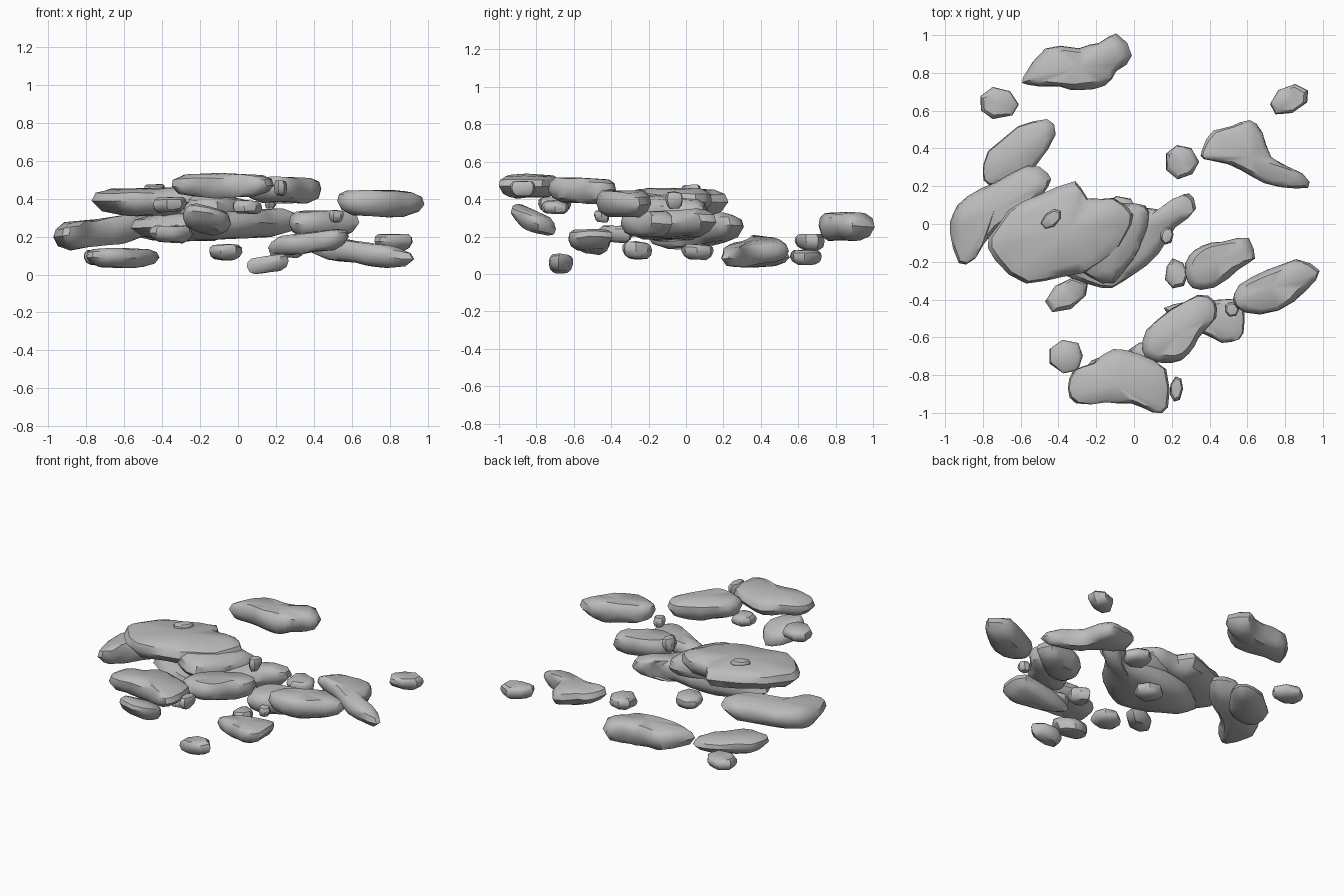
import bpy, bmesh, math
from mathutils import Vector, noise

start_cube = bpy.data.objects.get("Cube")
if start_cube:
    bpy.data.objects.remove(start_cube, do_unlink=True)

# One plain stone colour
stone = bpy.data.materials.new("grey_stone")
stone.use_nodes = True
grey = (0.5, 0.5, 0.5, 1)
stone.diffuse_color = grey
stone.node_tree.nodes["Principled BSDF"].inputs["Base Color"].default_value = grey

# Side profile of every stone: (outline scale, height fraction)
PROFILE = [(0.6, 0), (0.87, 0.18), (1, 0.5), (0.95, 0.78), (0.76, 0.95)]


def rounded(points):
    """Add a smooth in-between point on every side of a closed outline."""
    result = []
    count = len(points)
    for i, point in enumerate(points):
        after = points[(i + 1) % count]
        outer = points[i - 1] + points[(i + 2) % count]
        result += [point, (point + after) * 0.5625 - outer * 0.0625]
    return result


def rock(name, outline, bottom, top, tilt_x=0, tilt_y=0, chipped=False):
    """Slab with a plan outline; all sizes are in hundredths of a unit."""
    points = [Vector(p) / 100 for p in outline]
    if not chipped:
        points = rounded(points)
    centre = sum(points, Vector((0, 0))) / len(points)
    bottom, top = bottom / 100, top / 100
    bm = bmesh.new()

    def add_vert(offset, height):
        x, y = centre + offset
        z = bottom + (top - bottom) * height
        z += tilt_x * offset.x + tilt_y * offset.y
        place = Vector((x, y, z))
        wobble = noise.noise_vector(place * 9) * 0.016
        return bm.verts.new(place + Vector((wobble.x, wobble.y, wobble.z * 0.7)))

    rings = [[add_vert((p - centre) * scale, height) for p in points]
             for scale, height in PROFILE]
    count = len(points)
    for low, high in zip(rings, rings[1:]):
        for i in range(count):
            j = (i + 1) % count
            bm.faces.new((low[i], low[j], high[j], high[i]))
    for ring, height in ((rings[0], 0), (rings[-1], 1)):
        hub = add_vert(Vector((0, 0)), height)
        for i in range(count):
            bm.faces.new((ring[i], ring[(i + 1) % count], hub))
    bmesh.ops.recalc_face_normals(bm, faces=bm.faces)
    bmesh.ops.triangulate(bm, faces=bm.faces)
    mesh = bpy.data.meshes.new(name)
    bm.to_mesh(mesh)
    bm.free()
    mesh.materials.append(stone)
    obj = bpy.data.objects.new(name, mesh)
    bpy.context.collection.objects.link(obj)
    bpy.ops.object.select_all(action="DESELECT")
    obj.select_set(True)
    bpy.context.view_layer.objects.active = obj
    bpy.ops.object.shade_smooth_by_angle(angle=math.radians(40))


def pebble(name, x, y, half_x, half_y, bottom, top, turn=0, tilt_x=0):
    """Small seven-sided stone with chipped edges."""
    angle = math.radians(turn)
    outline = []
    for i in range(7):
        a = math.tau * i / 7
        u, v = half_x * math.cos(a), half_y * math.sin(a)
        outline.append((x + u * math.cos(angle) - v * math.sin(angle),
                        y + u * math.sin(angle) + v * math.cos(angle)))
    rock(name, outline, bottom, top, tilt_x=tilt_x, chipped=True)


# Central stack of large slabs, joined by a sloping shoulder
rock("main_slab", [(-77, -7), (-66, 7), (-50, 15), (-31, 22), (-25, 14), (-10, 14), (0, 5),
                   (-3, -6), (-12, -16), (-25, -25), (-38, -28), (-57, -32), (-73, -19)],
     31, 46)
rock("sloping_shoulder", [(-40, 0), (-20, 10), (0, 11), (8, 6), (5, -8), (0, -19),
                          (-11, -30), (-23, -28), (-36, -18)], 25, 42, tilt_x=-0.1)
rock("lower_slab", [(-57, -8), (-40, 6), (-10, 10), (14, 8), (22, 14), (29, 16), (33, 8),
                    (22, -2), (13, -15), (0, -27), (-12, -33), (-25, -31), (-45, -22)],
     19, 34, tilt_x=0.04)
rock("side_slab", [(-98, -5), (-96, 5), (-88, 14), (-73, 22), (-56, 31), (-46, 27), (-45, 20),
                   (-56, 8), (-74, -3), (-84, -18), (-93, -21)], 15, 30, tilt_x=0.13)

# Slabs at the back
rock("back_slab", [(-59, 78), (-47, 93), (-30, 94), (-18, 96), (-9, 100), (-1, 89), (-9, 81),
                   (-16, 74), (-28, 71), (-40, 72), (-57, 74)], 18, 33)
rock("back_right_slab", [(-80, 27), (-77, 38), (-62, 51), (-46, 56), (-42, 47), (-50, 33),
                         (-62, 22), (-76, 21)], 4, 14)
rock("back_left_slab", [(36, 39), (42, 49), (52, 52), (62, 55), (68, 48), (73, 35), (89, 27),
                        (92, 20), (76, 19), (62, 25), (50, 32), (37, 35)],
     6, 18, tilt_x=-0.14)

# Slabs on the left and at the front
rock("left_inner_slab", [(27, -26), (29, -17), (36, -11), (47, -9), (61, -7), (64, -19),
                         (56, -24), (43, -33), (31, -34)], 20, 34)
rock("left_outer_slab", [(52, -41), (55, -32), (70, -25), (86, -19), (98, -25), (91, -35),
                         (76, -46), (58, -47)], 31, 45, tilt_x=-0.03)
rock("front_left_upper_slab", [(4, -67), (7, -57), (20, -45), (34, -37), (43, -41),
                               (43, -50), (35, -60), (29, -68), (20, -73), (9, -72)], 38, 52)
rock("front_left_lower_slab", [(16, -45), (30, -41), (56, -40), (58, -52), (55, -61),
                               (46, -62), (36, -58), (24, -52)], 12, 23, tilt_x=0.12)
rock("front_slab", [(-35, -87), (-31, -77), (-22, -74), (-11, -67), (2, -69), (17, -77),
                    (18, -97), (10, -100), (-2, -95), (-16, -95), (-30, -95)], 41, 53)
rock("front_lower_slab", [(-30, -84), (-23, -72), (-11, -70), (-4, -79), (-8, -90),
                          (-23, -93)], 23, 34, tilt_x=-0.1, tilt_y=-0.35)

# Pebbles around and between the slabs
pebble("back_right_pebble", -72, 64, 11, 8.5, 5, 13)
pebble("back_left_pebble", 82, 66, 11, 7, 13, 22, turn=30)
pebble("back_inner_pebble", 25, 33, 9, 9, 9, 17)
pebble("stack_pebble", 17, -6, 3.5, 4.5, 35, 44)
pebble("front_right_pebble", -36, -70, 10, 9, 33, 41)
pebble("right_inner_pebble", -35, -37, 13, 8, 17, 26, turn=35)
pebble("front_left_pebble", 23, -87, 4, 7, 42, 50)
pebble("left_inner_pebble", 22, -26, 6, 8, 8, 17)
pebble("lowest_pebble", 15, -67, 11, 7, 1, 10, tilt_x=0.15)
pebble("front_inner_pebble", 5, -70, 8, 7.5, 32, 39)
pebble("under_stack_pebble", -7, 6, 9, 9, 8, 16)
pebble("left_outer_pebble", 52, -45, 4, 4, 28, 34)
pebble("top_chip", -44, 3, 6, 4, 43, 48, turn=40)
